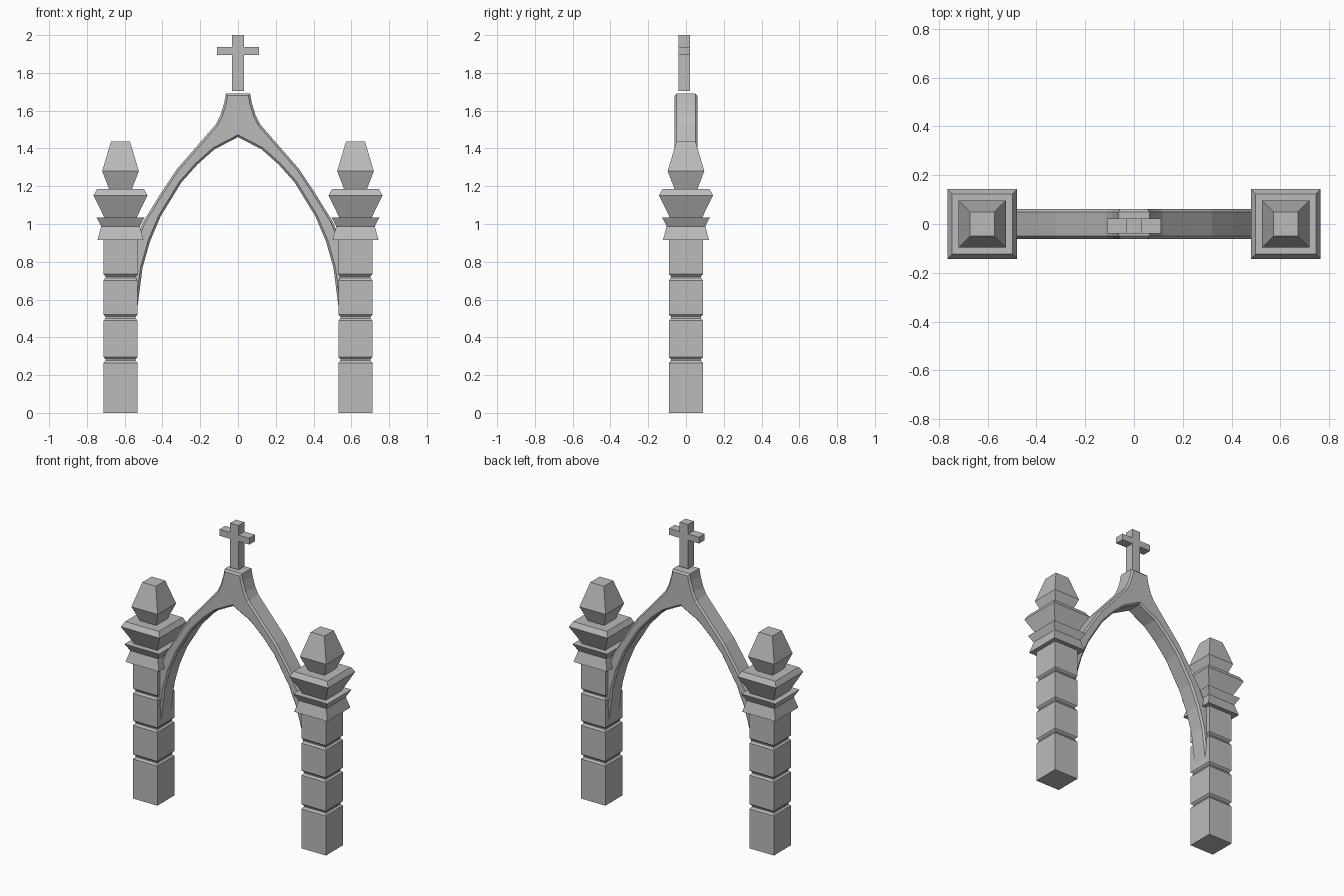
import bpy, bmesh

if "Cube" in bpy.data.objects:
    bpy.data.objects.remove(bpy.data.objects["Cube"])

stone = bpy.data.materials.new("grey stone")
stone.diffuse_color = (0.5, 0.5, 0.5, 1)
stone.use_nodes = True
stone.node_tree.nodes["Principled BSDF"].inputs["Base Color"].default_value = stone.diffuse_color


def finish(bm, name):
    bmesh.ops.recalc_face_normals(bm, faces=bm.faces[:])
    mesh = bpy.data.meshes.new(name)
    bm.to_mesh(mesh)
    bm.free()
    mesh.materials.append(stone)
    ob = bpy.data.objects.new(name, mesh)
    bpy.context.collection.objects.link(ob)
    return ob


def square_tower(name, x, profile):
    """Stack square rings of (half width, height) and cap both ends."""
    bm = bmesh.new()
    rings = [[bm.verts.new((x + sx * h, sy * h, z))
              for sx, sy in ((-1, -1), (1, -1), (1, 1), (-1, 1))]
             for h, z in profile]
    for a, b in zip(rings, rings[1:]):
        for i in range(4):
            j = (i + 1) % 4
            bm.faces.new((a[i], a[j], b[j], b[i]))
    bm.faces.new(rings[0])
    bm.faces.new(rings[-1])
    return finish(bm, name)


def extrude_outline(name, points, y0, y1, bevel=0):
    """Give an x-z outline depth, optionally chamfering its two rims."""
    bm = bmesh.new()
    front = [bm.verts.new((x, y0, z)) for x, z in points]
    back = [bm.verts.new((x, y1, z)) for x, z in points]
    caps = [bm.faces.new(front), bm.faces.new(back)]
    n = len(points)
    for i in range(n):
        j = (i + 1) % n
        bm.faces.new((front[i], front[j], back[j], back[i]))
    bmesh.ops.recalc_face_normals(bm, faces=bm.faces[:])
    if bevel:
        rims = [e for f in caps for e in f.edges]
        bmesh.ops.bevel(bm, geom=rims, offset=bevel, segments=1,
                        affect='EDGES', clamp_overlap=True)
    return finish(bm, name)


# Pillar shaft: four blocks separated by chamfered grooves
shaft = [(0.09, 0)]
for z in (0.28, 0.504, 0.718):
    shaft += [(0.09, z - 0.016), (0.08, z - 0.003),
              (0.08, z + 0.005), (0.09, z + 0.016)]
shaft.append((0.09, 0.917))

# Capital and finial tiers
collar = [(0.122, 0.915), (0.102, 0.988), (0.127, 1.035)]
tier = [(0.085, 1.033), (0.143, 1.152), (0.124, 1.185)]
finial = [(0.06, 1.183), (0.097, 1.28), (0.05, 1.438)]

for side, s in (("left", -1), ("right", 1)):
    square_tower(side + "_pillar", s * 0.622, shaft + collar + tier + finial)

# Pointed arch whose feet run into the pillars
outer = [(0.064, 1.69), (0.073, 1.64), (0.093, 1.575), (0.117, 1.528),
         (0.215, 1.415), (0.32, 1.295), (0.41, 1.16), (0.50, 1.015),
         (0.55, 0.9), (0.575, 0.75), (0.58, 0.555)]
inner = [(0.533, 0.555), (0.505, 0.77), (0.465, 0.91), (0.41, 1.04),
         (0.30, 1.22), (0.215, 1.315), (0.125, 1.395)]
half = outer + inner
outline = half + [(0, 1.46)] + [(-x, z) for x, z in reversed(half)]
extrude_outline("arch", outline, -0.061, 0.061, 0.011)

# Cross above the keystone
cross_half = [(0.031, 1.705), (0.031, 1.895), (0.111, 1.895),
              (0.111, 1.937), (0.031, 1.937), (0.031, 2.0)]
cross = cross_half + [(-x, z) for x, z in reversed(cross_half)]
extrude_outline("cross", cross, -0.039, 0.022)
